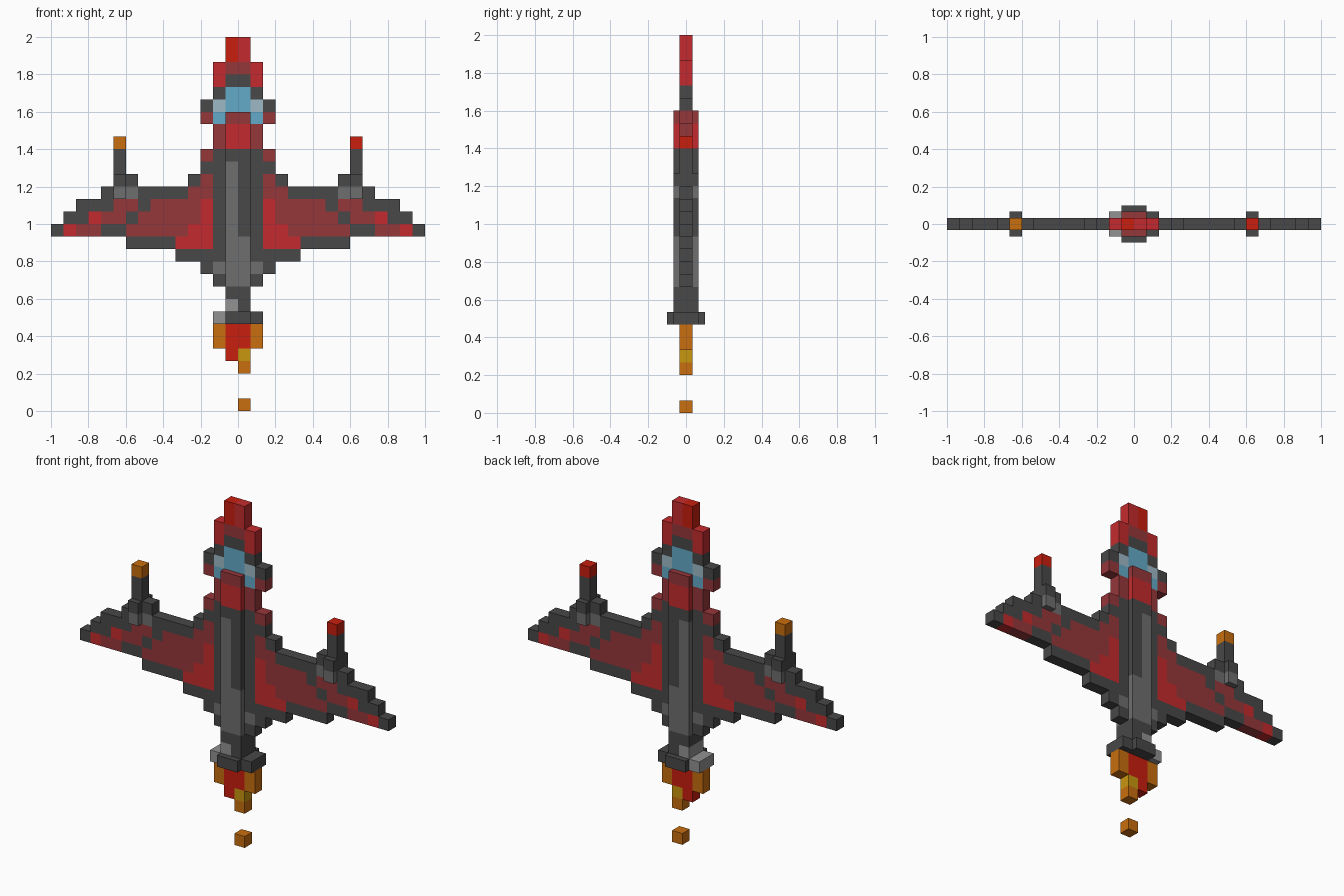
import bpy
import bmesh
from mathutils import Vector

cube = bpy.data.objects.get("Cube")
if cube:
    bpy.data.objects.remove(cube, do_unlink=True)

U = 2 / 30  # edge of one block

# Key letter -> material name and sRGB colour
PALETTE = {
    "D": ("dark_grey", "484848"),
    "G": ("mid_grey", "6e6e6e"),
    "S": ("silver", "929292"),
    "M": ("maroon", "96373a"),
    "R": ("red", "c42b2e"),
    "H": ("hot_red", "c81e0f"),
    "O": ("orange", "c86e0f"),
    "Y": ("yellow", "c8960f"),
    "L": ("glass_blue", "64aac8"),
    "P": ("pale_glass", "9dbac6"),
}


def linear(c):
    return c / 12.92 if c <= 0.04045 else ((c + 0.055) / 1.055) ** 2.4


def make_material(name, code):
    rgb = [linear(b / 255) for b in bytes.fromhex(code)]
    mat = bpy.data.materials.new(name)
    mat.use_nodes = True
    mat.diffuse_color = (*rgb, 1)
    mat.node_tree.nodes["Principled BSDF"].inputs["Base Color"].default_value = (*rgb, 1)
    return mat


MATS = {key: make_material(*spec) for key, spec in PALETTE.items()}


def blocks(name, column, row, pattern, depth=1, mirror=False):
    """Extrude a block pattern to a depth in blocks, without inner faces."""
    cells = {}
    for r, line in enumerate(pattern.split()):
        for c, key in enumerate(line):
            if key != ".":
                cells[column + c, row + r] = key
                if mirror:
                    cells[29 - column - c, row + r] = key
    keys = sorted(set(cells.values()))
    bm = bmesh.new()
    for (c, r), key in cells.items():
        centre = Vector(((c - 14.5) * U, 0, 2 - (r + 0.5) * U))
        for axis in ((1, 0, 0), (-1, 0, 0), (0, 1, 0), (0, -1, 0), (0, 0, 1), (0, 0, -1)):
            n = Vector(axis)
            if not axis[1] and (c + axis[0], r - axis[2]) in cells:
                continue
            s = Vector((n.y, n.z, n.x))
            t = n.cross(s)
            corners = (n - s - t, n + s - t, n + s + t, n - s + t)
            size = Vector((1, depth, 1)) * U / 2
            face = bm.faces.new([bm.verts.new(centre + k * size) for k in corners])
            face.material_index = keys.index(key)
    bmesh.ops.remove_doubles(bm, verts=bm.verts, dist=U / 100)
    mesh = bpy.data.meshes.new(name)
    bm.to_mesh(mesh)
    bm.free()
    for key in keys:
        mesh.materials.append(MATS[key])
    obj = bpy.data.objects.new(name, mesh)
    bpy.context.collection.objects.link(obj)
    return obj


# Nose and cockpit
blocks("nose", 14, 0, "HR HR MM DD")
blocks("canopy", 14, 4, "LL LL")
blocks("nose_sides", 12, 2, ".R .R .D DP ML .M .M", mirror=True)

# Thick central body
blocks("fuselage", 14, 6, "MM RR RR DD" + " GD" * 6 + " GG" * 4 + " DD SD", depth=2)

# Swept wings with painted panels and dark borders
blocks("wings", 0, 9, """
    ............MD
    ............DD
    .....DD....DMD
    ....DGGDDDDMMD
    ..DDDMMDMMMMRD
    .DDRMMDMMMMMRD
    DRMMDDMMMMMRRD
    ......DDDDRRRD
    ..........DDDD
    ............DG
    .............D
""", mirror=True)

# Wing guns: thick mount, barrel and coloured tips
blocks("gun_mounts", 5, 11, "D G", depth=2, mirror=True)
blocks("gun_barrels", 5, 9, "D D", mirror=True)
blocks("right_gun_tip", 5, 8, "O")
blocks("left_gun_tip", 24, 8, "H")

# Engine nozzle ring
blocks("nozzle_core", 14, 22, "DD", depth=3)
blocks("nozzle_right", 13, 22, "S", depth=2)
blocks("nozzle_left", 16, 22, "D", depth=2)

# Exhaust flame and loose spark
blocks("flame", 13, 23, "OHHO OHHO .HY. ..O.")
blocks("spark", 15, 29, "O")
